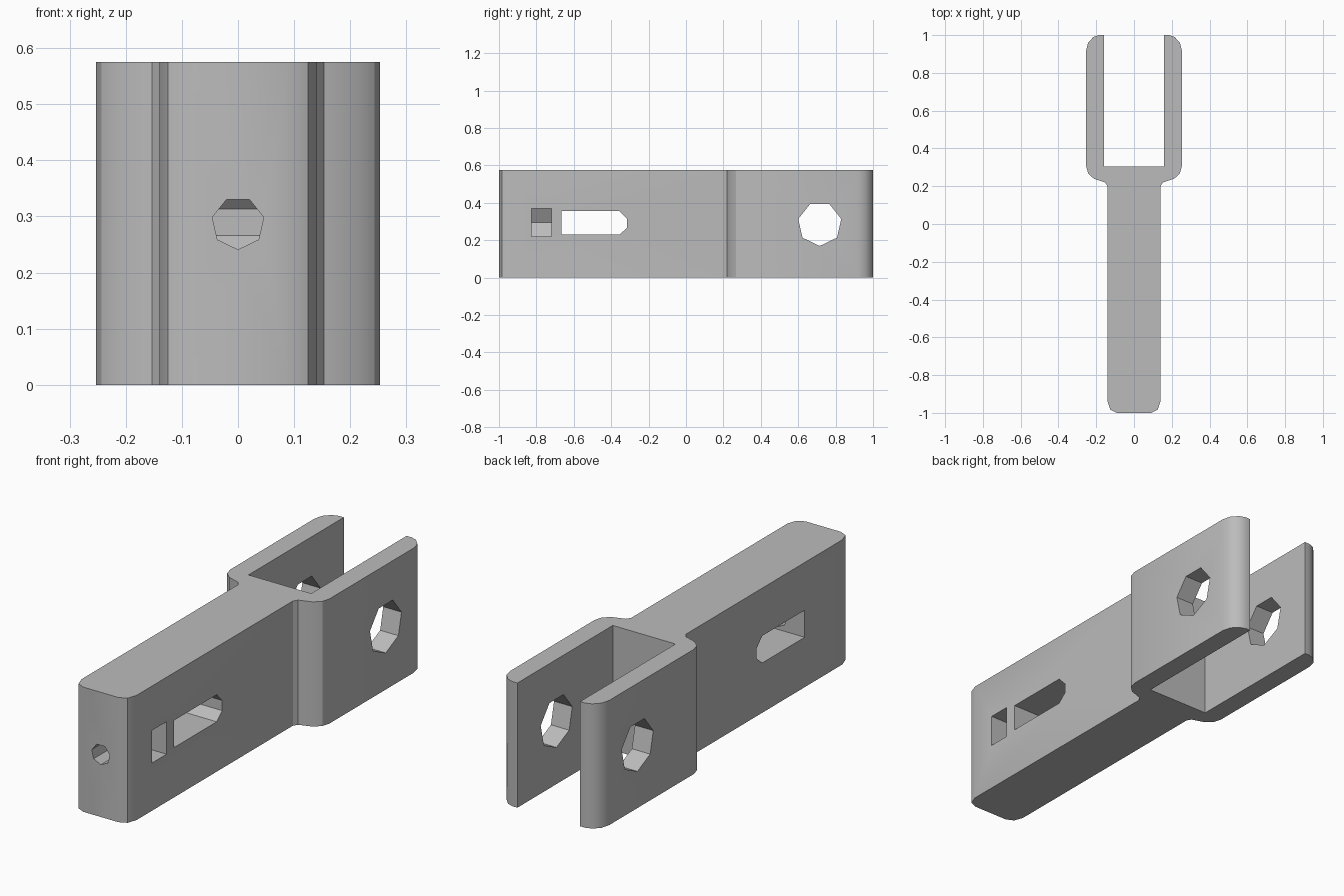
import bpy, bmesh, math
from mathutils import Vector

cube = bpy.data.objects.get("Cube")
if cube:
    bpy.data.objects.remove(cube, do_unlink=True)

HEIGHT = 0.575
MID = 0.29

grey = bpy.data.materials.new("plain_grey")
grey.use_nodes = True
colour = (0.5, 0.5, 0.5, 1)
grey.diffuse_color = colour
grey.node_tree.nodes["Principled BSDF"].inputs["Base Color"].default_value = colour


def prism(name, points, direction):
    """Sweep a closed outline of 3D points along a direction."""
    bm = bmesh.new()
    face = bm.faces.new([bm.verts.new(p) for p in points])
    swept = bmesh.ops.extrude_face_region(bm, geom=[face])["geom"]
    verts = [g for g in swept if isinstance(g, bmesh.types.BMVert)]
    bmesh.ops.translate(bm, verts=verts, vec=Vector(direction))
    bmesh.ops.recalc_face_normals(bm, faces=bm.faces)
    mesh = bpy.data.meshes.new(name)
    bm.to_mesh(mesh)
    bm.free()
    mesh.materials.append(grey)
    obj = bpy.data.objects.new(name, mesh)
    bpy.context.collection.objects.link(obj)
    return obj


def heptagon(radius):
    """Seven-sided hole outline with its point at the bottom."""
    angles = [-math.pi / 2 + i * math.tau / 7 for i in range(7)]
    return [(radius * math.cos(a), radius * math.sin(a)) for a in angles]


# Forked bracket: half outline seen from above, mirrored across x
half = [(0.09, -1), (0.125, -0.983), (0.14, -0.94),
        (0.14, 0.2), (0.153, 0.22), (0.213, 0.24), (0.243, 0.268), (0.253, 0.305),
        (0.253, 0.92), (0.243, 0.96), (0.215, 0.99), (0.185, 1),
        (0.16, 1), (0.16, 0.305)]
outline = half + [(-x, y) for x, y in reversed(half)]
bracket = prism("forked_bracket", [(x, y, 0) for x, y in outline], (0, 0, HEIGHT))

# Pin hole through both fork arms
cutters = [prism("pin_hole_cutter",
                 [(-0.5, 0.715 + a, MID - 0.003 + b) for a, b in heptagon(0.118)],
                 (1, 0, 0))]

# Long slot through the bar, rounded at its inner end
slot = [(-0.665, 0.23), (-0.355, 0.23), (-0.315, 0.266),
        (-0.315, 0.313), (-0.355, 0.355), (-0.665, 0.355)]
cutters.append(prism("slot_cutter", [(-0.5, y, z) for y, z in slot], (1, 0, 0)))

# Screw hole from the front end into the slot
cutters.append(prism("screw_hole_cutter",
                     [(a, -1.1, MID - 0.002 + b) for a, b in heptagon(0.047)],
                     (0, 0.6, 0)))

# Nut pocket, open on the left side, with a pointed far wall
nut = [(0.3, 0.22), (0.3, 0.37), (-0.043, 0.37), (-0.087, 0.295), (-0.043, 0.22)]
cutters.append(prism("nut_pocket_cutter", [(x, -0.825, z) for x, z in nut],
                     (0, 0.105, 0)))

# Cut the holes
bpy.ops.object.select_all(action="DESELECT")
bracket.select_set(True)
bpy.context.view_layer.objects.active = bracket
for cutter in cutters:
    cutter.hide_render = True
    mod = bracket.modifiers.new(cutter.name, "BOOLEAN")
    mod.operation = "DIFFERENCE"
    mod.solver = "EXACT"
    mod.object = cutter
    bpy.ops.object.modifier_apply(modifier=mod.name)
    bpy.data.objects.remove(cutter, do_unlink=True)

bpy.ops.object.shade_smooth_by_angle(angle=math.radians(30))
